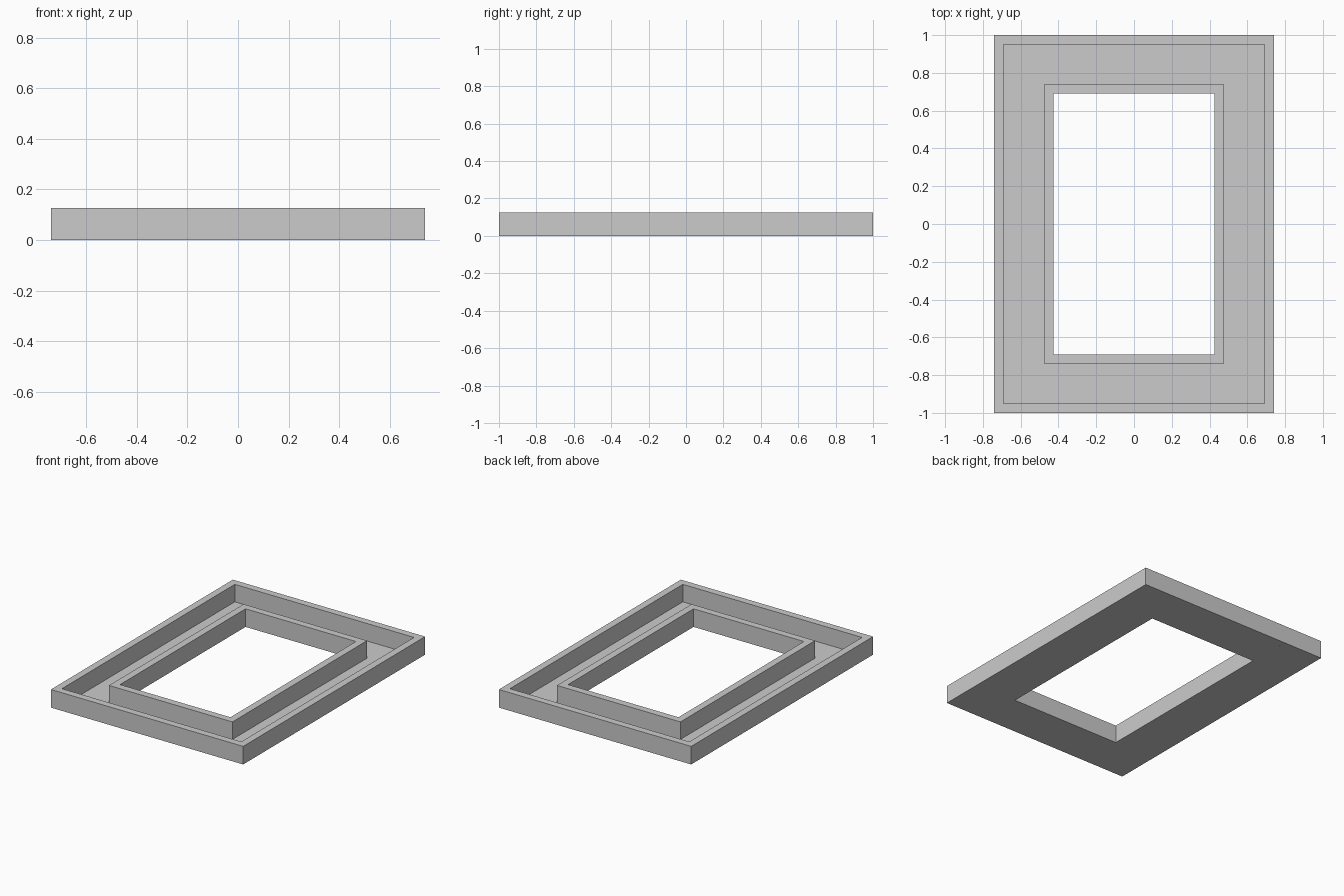
import bpy, bmesh

if "Cube" in bpy.data.objects:
    bpy.data.objects.remove(bpy.data.objects["Cube"])

HEIGHT = 0.126
FLOOR = 0.004


def rect_ring(name, outer, inner, z0, z1):
    """Solid rectangular ring from outer to inner half sizes."""
    bm = bmesh.new()
    corners = [(-1, -1), (1, -1), (1, 1), (-1, 1)]
    loops = [[bm.verts.new((sx * h[0], sy * h[1], z)) for sx, sy in corners]
             for h, z in ((outer, z0), (outer, z1), (inner, z1), (inner, z0))]
    for k in range(4):
        a, b = loops[k], loops[(k + 1) % 4]
        for i in range(4):
            j = (i + 1) % 4
            bm.faces.new((a[i], a[j], b[j], b[i]))
    bmesh.ops.recalc_face_normals(bm, faces=bm.faces)
    mesh = bpy.data.meshes.new(name)
    bm.to_mesh(mesh)
    bm.free()
    obj = bpy.data.objects.new(name, mesh)
    bpy.context.collection.objects.link(obj)
    return obj


# Outer and inner upright walls
rect_ring("outer_wall", (0.74, 1.0), (0.69, 0.95), 0, HEIGHT)
rect_ring("inner_wall", (0.475, 0.74), (0.425, 0.69), 0, HEIGHT)

# Thin trough floor between the walls
rect_ring("trough_floor", (0.69, 0.95), (0.475, 0.74), 0, FLOOR)
